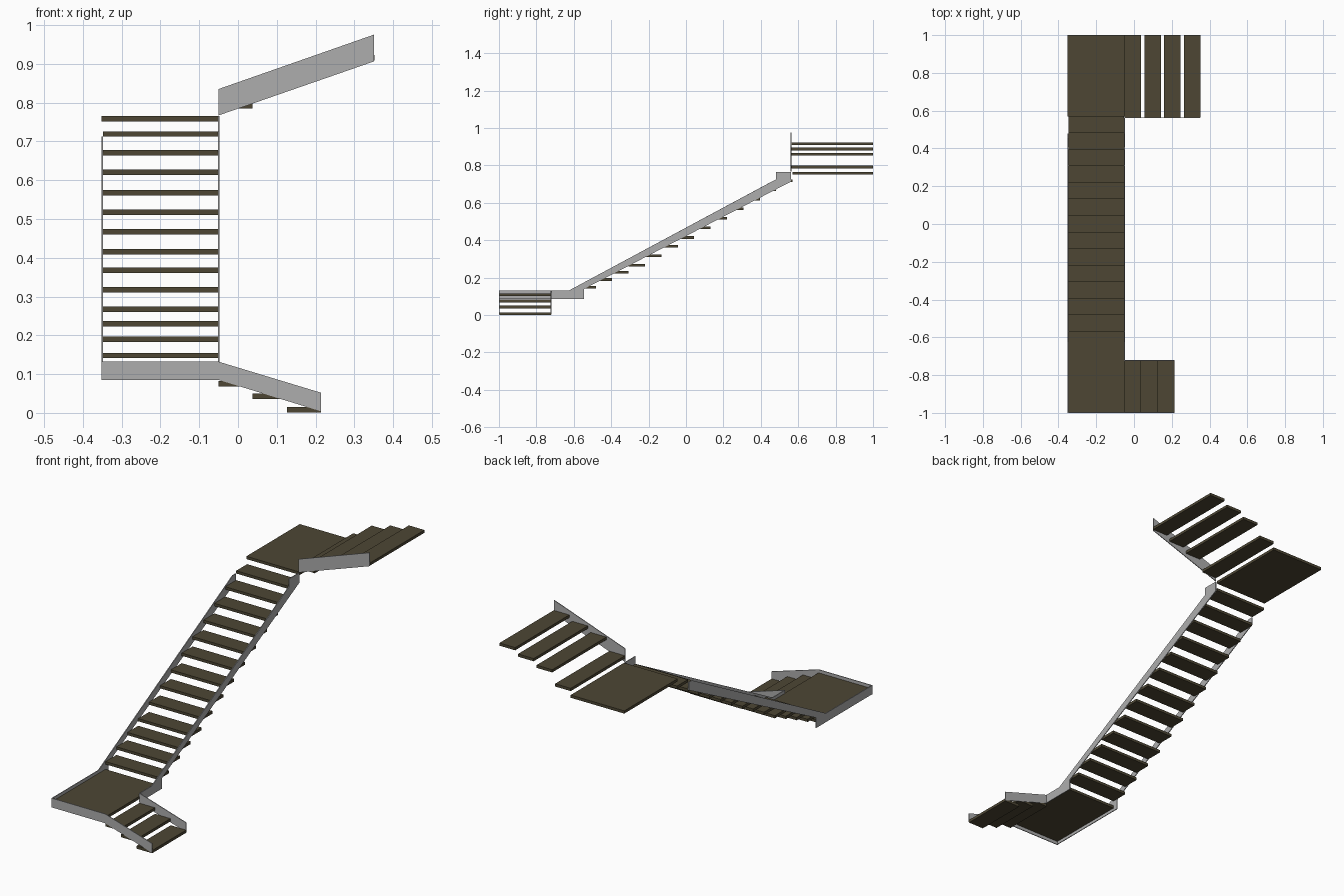
import bpy
import bmesh
from mathutils import Vector

cube = bpy.data.objects.get("Cube")
if cube:
    bpy.data.objects.remove(cube, do_unlink=True)


def material(name, rgb):
    mat = bpy.data.materials.new(name)
    mat.use_nodes = True
    mat.diffuse_color = (*rgb, 1)
    mat.node_tree.nodes["Principled BSDF"].inputs["Base Color"].default_value = (*rgb, 1)
    return mat


WOOD = material("dark brown wood", (0.075, 0.062, 0.034))
STEEL = material("grey steel", (0.42, 0.42, 0.42))
THICK = 0.014   # tread thickness
PLATE = 0.004   # stringer thickness


def finish(name, bm, mat):
    bmesh.ops.recalc_face_normals(bm, faces=bm.faces)
    mesh = bpy.data.meshes.new(name)
    bm.to_mesh(mesh)
    bm.free()
    mesh.materials.append(mat)
    obj = bpy.data.objects.new(name, mesh)
    bpy.context.collection.objects.link(obj)


def slab(name, x, y, z):
    """Horizontal board spanning x and y, centred on height z."""
    bm = bmesh.new()
    bmesh.ops.create_cube(bm, size=1)
    for v in bm.verts:
        v.co = Vector((sum(x) / 2 + v.co.x * (x[1] - x[0]),
                       sum(y) / 2 + v.co.y * (y[1] - y[0]),
                       z + v.co.z * THICK))
    finish(name, bm, WOOD)


def stringer(name, axis, start, outline):
    """Thin upright plate: outline of (along, z) points, extruded along axis."""
    bm = bmesh.new()
    if axis == "x":
        points, push = [(start, a, z) for a, z in outline], (PLATE, 0, 0)
    else:
        points, push = [(a, start, z) for a, z in outline], (0, PLATE, 0)
    face = bm.faces.new([bm.verts.new(p) for p in points])
    grown = bmesh.ops.extrude_face_region(bm, geom=[face], use_keep_orig=True)
    verts = [g for g in grown["geom"] if isinstance(g, bmesh.types.BMVert)]
    bmesh.ops.translate(bm, verts=verts, vec=push)
    finish(name, bm, STEEL)


# Landings
LEFT, INNER = -0.352, -0.05
slab("lower_landing", (LEFT + PLATE, INNER), (-0.998, -0.57), 0.109)
slab("upper_landing", (LEFT, INNER), (0.57, 1.0), 0.758)

# Lower flight
for i, z in enumerate((0.075, 0.043, 0.008)):
    x = INNER + 0.088 * i
    slab(f"lower_tread_{i + 1}", (x, x + 0.088), (-0.997, -0.722), z)

# Main flight
heights = (0.148, 0.19, 0.23, 0.267, 0.318, 0.368, 0.415,
           0.467, 0.517, 0.568, 0.62, 0.671, 0.719)
run = 1.14 / len(heights)
for i, z in enumerate(heights):
    y = -0.57 + run * i
    slab(f"main_tread_{i + 1}", (LEFT + PLATE, INNER - 0.002), (y, y + run), z)

# Upper flight
for i, z in enumerate((0.792, 0.859, 0.888, 0.916)):
    x = INNER + 0.1045 * i
    slab(f"upper_tread_{i + 1}", (x, x + 0.088), (0.564, 1.0), z)

# Stringers of the lower flight
slope_top, slope_end = (INNER, 0.132), (0.214, 0.052)
slope_low, slope_base = (0.214, 0.004), (INNER, 0.085)
stringer("lower_front_stringer", "y", -1.0,
         [(LEFT, 0.085), (LEFT, 0.132), slope_top, slope_end, slope_low, slope_base])
stringer("lower_back_stringer", "y", -0.724,
         [slope_top, slope_end, slope_low, slope_base])

# Stringers of the main flight
foot = [(-0.545, 0.14), (-0.545, 0.087)]
stringer("main_inner_stringer", "x", INNER - PLATE / 2,
         foot + [(-0.724, 0.087), (-0.724, 0.132), (-0.625, 0.132), (0.48, 0.725),
                 (0.48, 0.765), (0.562, 0.765), (0.562, 0.714)])
stringer("main_outer_stringer", "x", LEFT,
         foot + [(-1.0, 0.087), (-1.0, 0.132), (-0.625, 0.132), (0.455, 0.712),
                 (0.48, 0.712), (0.48, 0.672)])

# Stringer of the upper flight
stringer("upper_stringer", "y", 0.56,
         [(INNER, 0.767), (INNER, 0.835), (0.35, 0.975), (0.35, 0.906)])
